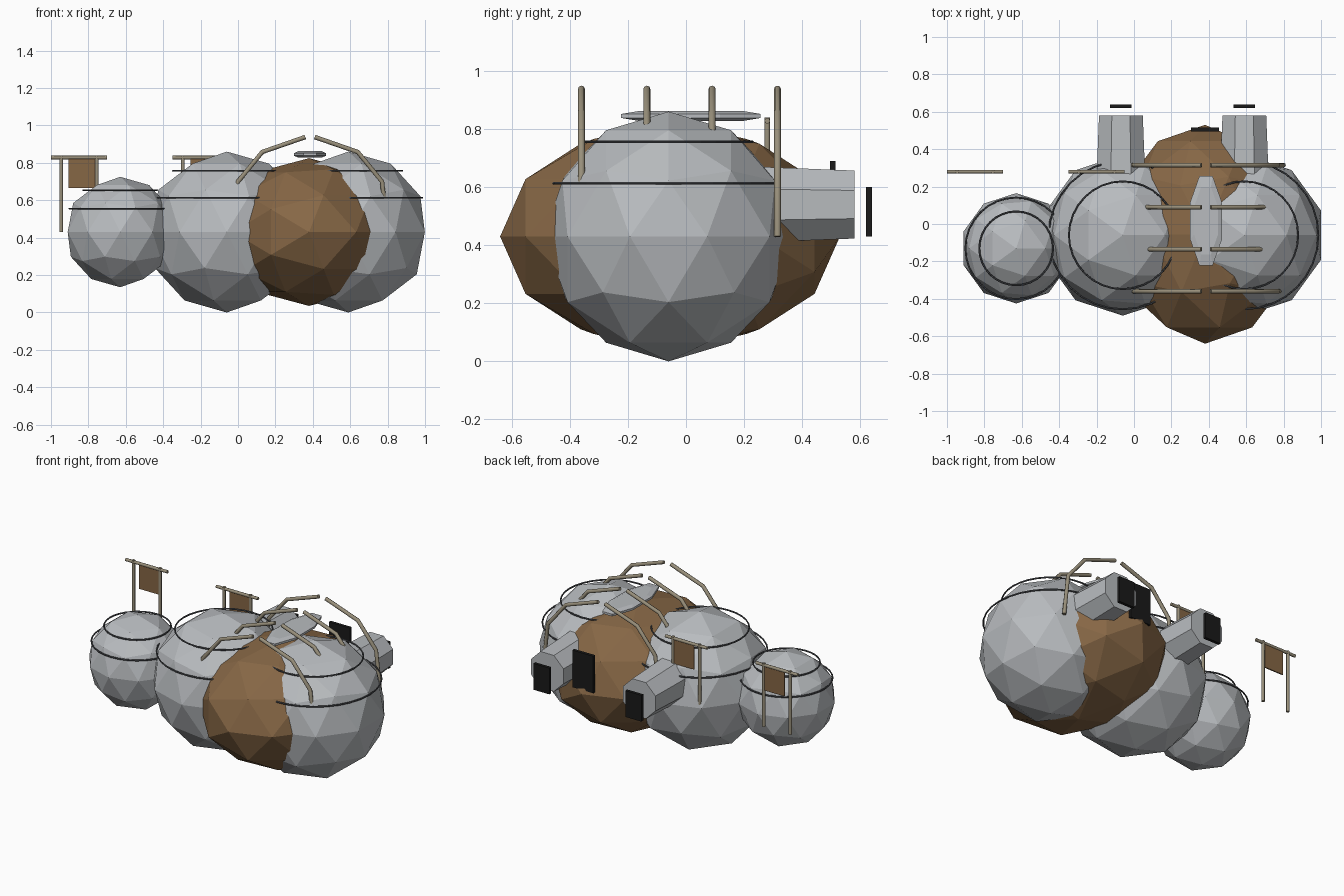
import bpy, bmesh, math
from mathutils import Matrix, Vector

cube = bpy.data.objects.get("Cube")
if cube:
    bpy.data.objects.remove(cube, do_unlink=True)


def material(name, rgb):
    m = bpy.data.materials.new(name)
    m.use_nodes = True
    m.diffuse_color = (*rgb, 1)
    m.node_tree.nodes["Principled BSDF"].inputs["Base Color"].default_value = (*rgb, 1)
    return m


GREY = material("pale_grey", (0.48, 0.50, 0.52))
BROWN = material("brown", (0.24, 0.135, 0.06))
WOOD = material("weathered_wood", (0.32, 0.28, 0.20))
DARK = material("dark_grey", (0.08, 0.085, 0.095))
BLACK = material("black", (0.01, 0.01, 0.01))


def finish(name, bm, mat):
    bmesh.ops.recalc_face_normals(bm, faces=bm.faces)
    mesh = bpy.data.meshes.new(name)
    bm.to_mesh(mesh)
    bm.free()
    mesh.materials.append(mat)
    ob = bpy.data.objects.new(name, mesh)
    bpy.context.collection.objects.link(ob)
    return ob


def ball(name, centre, size, mat, turn=0.0):
    """Faceted ball, optionally with its poles laid along y."""
    bm = bmesh.new()
    bmesh.ops.create_icosphere(bm, subdivisions=2, radius=1)
    bm.transform(Matrix.Translation(centre) @ Matrix.Diagonal((*size, 1))
                 @ Matrix.Rotation(turn, 4, "X"))
    return finish(name, bm, mat)


def box(name, centre, size, mat):
    bm = bmesh.new()
    bmesh.ops.create_cube(bm, size=1)
    bm.transform(Matrix.Translation(centre) @ Matrix.Diagonal((*size, 1)))
    return finish(name, bm, mat)


def lathe(name, profile, matrix, mat):
    """Octagonal solid from (radius, height) pairs."""
    bm = bmesh.new()
    rings = []
    for r, h in profile:
        angles = [math.pi / 8 + k * math.pi / 4 for k in range(8)]
        r /= math.cos(math.pi / 8)
        rings.append([bm.verts.new((r * math.cos(a), r * math.sin(a), h)) for a in angles])
    for low, high in zip(rings, rings[1:]):
        for k in range(8):
            n = (k + 1) % 8
            bm.faces.new((low[k], low[n], high[n], high[k]))
    bm.faces.new(rings[0])
    bm.faces.new(rings[-1])
    bm.transform(matrix)
    return finish(name, bm, mat)


def rod(name, points, radius, mat):
    """Round bar following a path."""
    curve = bpy.data.curves.new(name, "CURVE")
    curve.dimensions = "3D"
    curve.bevel_depth = radius
    curve.bevel_resolution = 2
    curve.use_fill_caps = True
    spline = curve.splines.new("POLY")
    spline.points.add(len(points) - 1)
    for p, co in zip(spline.points, points):
        p.co = (*co, 1)
    curve.materials.append(mat)
    ob = bpy.data.objects.new(name, curve)
    bpy.context.collection.objects.link(ob)
    return ob


def hoop(name, centre, radius):
    bpy.ops.mesh.primitive_torus_add(location=centre, major_radius=radius, minor_radius=0.005,
                                     major_segments=32, minor_segments=6)
    ob = bpy.context.object
    ob.name = name
    ob.data.materials.append(DARK)


# Domes with their two hoops
MID = 0.43
domes = [("middle_dome", -0.06, -0.06, 0.43), ("left_dome", 0.59, -0.06, 0.43),
         ("right_small_dome", -0.63, -0.13, 0.295)]
for name, x, y, r in domes:
    ball(name, (x, y, MID), (r, r, r), GREY)
    hoop(name + "_lower_hoop", (x, y, MID + 0.425 * r), 0.92 * r)
    hoop(name + "_upper_hoop", (x, y, MID + 0.76 * r), 0.67 * r)

# Long brown hall between the two large domes
ball("central_hall", (0.38, -0.055, MID), (0.48, 0.585, 0.395), BROWN, math.pi / 2)

# Rear entrance tunnels and their doors
for side, x in (("middle", -0.07), ("left", 0.59)):
    place = Matrix.Translation((x, 0.58, 0.54)) @ Matrix.Rotation(math.pi / 2, 4, "X")
    lathe(side + "_tunnel", [(0.117, 0), (0.132, 0.38)], place, GREY)
    box(side + "_door", (x, 0.63, 0.515), (0.115, 0.02, 0.17), BLACK)
box("hall_door", (0.38, 0.505, 0.57), (0.15, 0.02, 0.24), BLACK)

# Roof vent
lathe("roof_vent", [(0.75, -0.017), (1, -0.007), (1, 0.007), (0.75, 0.017)],
      Matrix.Translation((0.385, 0.017, 0.845)) @ Matrix.Diagonal((0.085, 0.24, 1, 1)), GREY)

# Bent ribs arching over the hall, in mirrored pairs
rib = [(0.025, 0.938), (0.255, 0.858), (0.385, 0.70), (0.415, 0.43)]
for i, y in enumerate((-0.36, -0.135, 0.09, 0.315)):
    for side, s in (("left", 1), ("right", -1)):
        rod(f"{side}_rib_{i + 1}", [(0.385 + s * x, y, z) for x, z in rib], 0.012, WOOD)

# Banner frames behind the domes
for side, x in (("right", -0.85), ("middle", -0.20)):
    y = 0.28
    rod(side + "_banner_bar", [(x - 0.15, y, 0.828), (x + 0.15, y, 0.828)], 0.01, WOOD)
    for label, dx in (("outer", -0.095), ("inner", 0.095)):
        rod(f"{side}_{label}_post", [(x + dx, y, 0.43), (x + dx, y, 0.84)], 0.01, WOOD)
    box(side + "_banner", (x + 0.02, y, 0.743), (0.15, 0.008, 0.155), BROWN)
